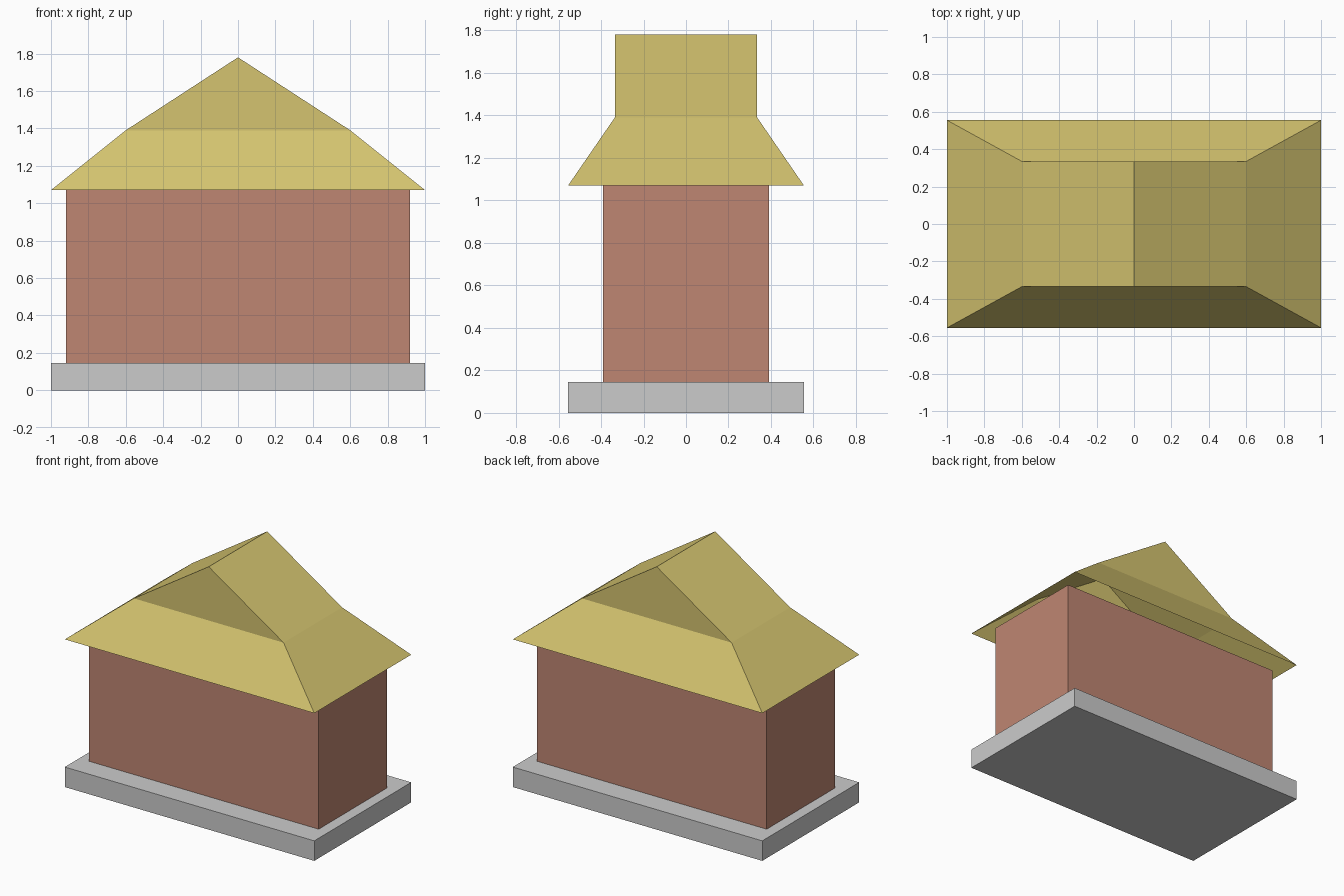
import bpy, bmesh

if "Cube" in bpy.data.objects:
    bpy.data.objects.remove(bpy.data.objects["Cube"])


def material(name, rgb):
    m = bpy.data.materials.new(name)
    m.diffuse_color = (*rgb, 1)
    m.use_nodes = True
    m.node_tree.nodes["Principled BSDF"].inputs["Base Color"].default_value = m.diffuse_color
    return m


def finish(bm, name, mat=None):
    mesh = bpy.data.meshes.new(name)
    bmesh.ops.recalc_face_normals(bm, faces=bm.faces)
    bm.to_mesh(mesh)
    bm.free()
    ob = bpy.data.objects.new(name, mesh)
    bpy.context.collection.objects.link(ob)
    if mat:
        mesh.materials.append(mat)
    return ob


def ring(bm, x, y, z):
    return [bm.verts.new((sx * x, sy * y, z))
            for sx, sy in ((-1, -1), (1, -1), (1, 1), (-1, 1))]


def band(bm, low, high):
    for i in range(4):
        j = (i + 1) % 4
        bm.faces.new((low[i], low[j], high[j], high[i]))


def box(name, x, y, z0, z1, mat=None):
    bm = bmesh.new()
    low, high = ring(bm, x, y, z0), ring(bm, x, y, z1)
    band(bm, low, high)
    bm.faces.new(low[::-1])
    bm.faces.new(high)
    return finish(bm, name, mat)


brick = material("brick", (0.52, 0.24, 0.17))
thatch = material("thatch", (0.66, 0.55, 0.16))

# Foundation and walls
box("foundation_slab", 1.0, 0.555, 0, 0.145)
box("walls", 0.92, 0.39, 0.145, 1.07, brick)

# Roof: open-bottomed shell, hipped skirt below a gabled top
bm = bmesh.new()
eave, knee = ring(bm, 1.0, 0.555, 1.07), ring(bm, 0.6, 0.335, 1.39)
band(bm, eave, knee)
front = bm.verts.new((0, -0.335, 1.78))
back = bm.verts.new((0, 0.335, 1.78))
fl, fr, br, bl = knee
for face in ((fl, fr, front), (br, bl, back),
             (fr, br, back, front), (bl, fl, front, back)):
    bm.faces.new(face)
finish(bm, "roof", thatch)
